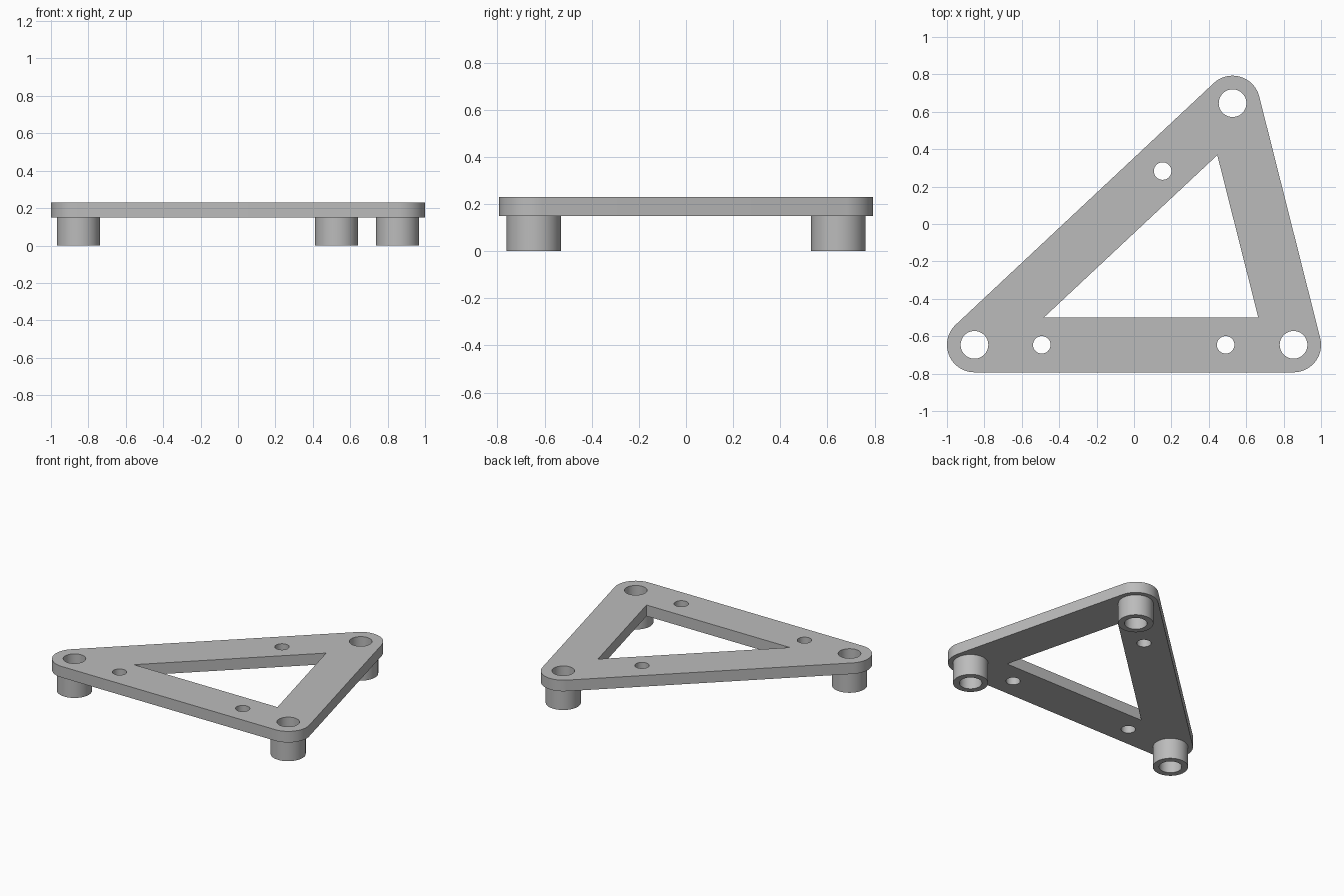
import bpy
import math
from mathutils import Vector
from mathutils.geometry import intersect_line_line_2d, intersect_line_line

cube = bpy.data.objects.get("Cube")
if cube:
    bpy.data.objects.remove(cube, do_unlink=True)

CORNERS = [Vector(p) for p in ((-0.853, -0.646), (0.853, -0.646), (0.527, 0.646))]
SCREWS = [Vector(p) for p in ((-0.493, -0.646), (0.49, -0.646), (0.153, 0.283))]
RIM, LEG, BORE, SCREW = 0.147, 0.115, 0.074, 0.047
LEG_TOP, PLATE_TOP = 0.15, 0.23

grey = bpy.data.materials.new("plain_grey")
grey.use_nodes = True
grey.diffuse_color = (0.5, 0.5, 0.5, 1)
grey.node_tree.nodes["Principled BSDF"].inputs["Base Color"].default_value = grey.diffuse_color


def arc(center, radius, start=0.0, sweep=2 * math.pi, steps=48):
    return [center + radius * Vector((math.cos(start + sweep * i / steps),
                                      math.sin(start + sweep * i / steps)))
            for i in range(steps + (sweep < 6))]


def extrude_loops(name, loops, bottom, top):
    """Fill nested outlines (inner ones become holes) and extrude them."""
    curve = bpy.data.curves.new(name, 'CURVE')
    curve.dimensions = '2D'
    curve.fill_mode = 'BOTH'
    curve.extrude = (top - bottom) / 2
    for loop in loops:
        spline = curve.splines.new('POLY')
        spline.points.add(len(loop) - 1)
        for point, p in zip(spline.points, loop):
            point.co = (p.x, p.y, 0, 1)
        spline.use_cyclic_u = True
    curve.materials.append(grey)
    obj = bpy.data.objects.new(name, curve)
    obj.location.z = (top + bottom) / 2
    bpy.context.collection.objects.link(obj)
    bpy.ops.object.select_all(action='DESELECT')
    obj.select_set(True)
    bpy.context.view_layer.objects.active = obj
    bpy.ops.object.convert(target='MESH')
    bpy.ops.object.shade_smooth_by_angle(angle=math.radians(30))
    return bpy.context.object


# Rounded outer outline and sharp inner window, both offset from the corner triangle
outline, window = [], []
for i, c in enumerate(CORNERS):
    d_in = (c - CORNERS[i - 1]).normalized()
    d_out = (CORNERS[(i + 1) % 3] - c).normalized()
    n_in, n_out = Vector((d_in.y, -d_in.x)), Vector((d_out.y, -d_out.x))
    start = math.atan2(n_in.y, n_in.x)
    sweep = (math.atan2(n_out.y, n_out.x) - start) % (2 * math.pi)
    outline += arc(c, RIM, start, sweep, 20)
    inward = -(n_in + n_out).normalized()
    window.append(c + inward * RIM / -inward.dot(n_in))

# Plate with leg bores and screw holes
holes = [arc(c, BORE) for c in CORNERS] + [arc(s, SCREW, steps=32) for s in SCREWS]
extrude_loops("plate", [outline, window] + holes, LEG_TOP, PLATE_TOP)

# Tubular legs
for label, c in zip(("front_right", "front_left", "back"), CORNERS):
    extrude_loops(label + "_leg", [arc(c, LEG), arc(c, BORE)], 0, LEG_TOP)
